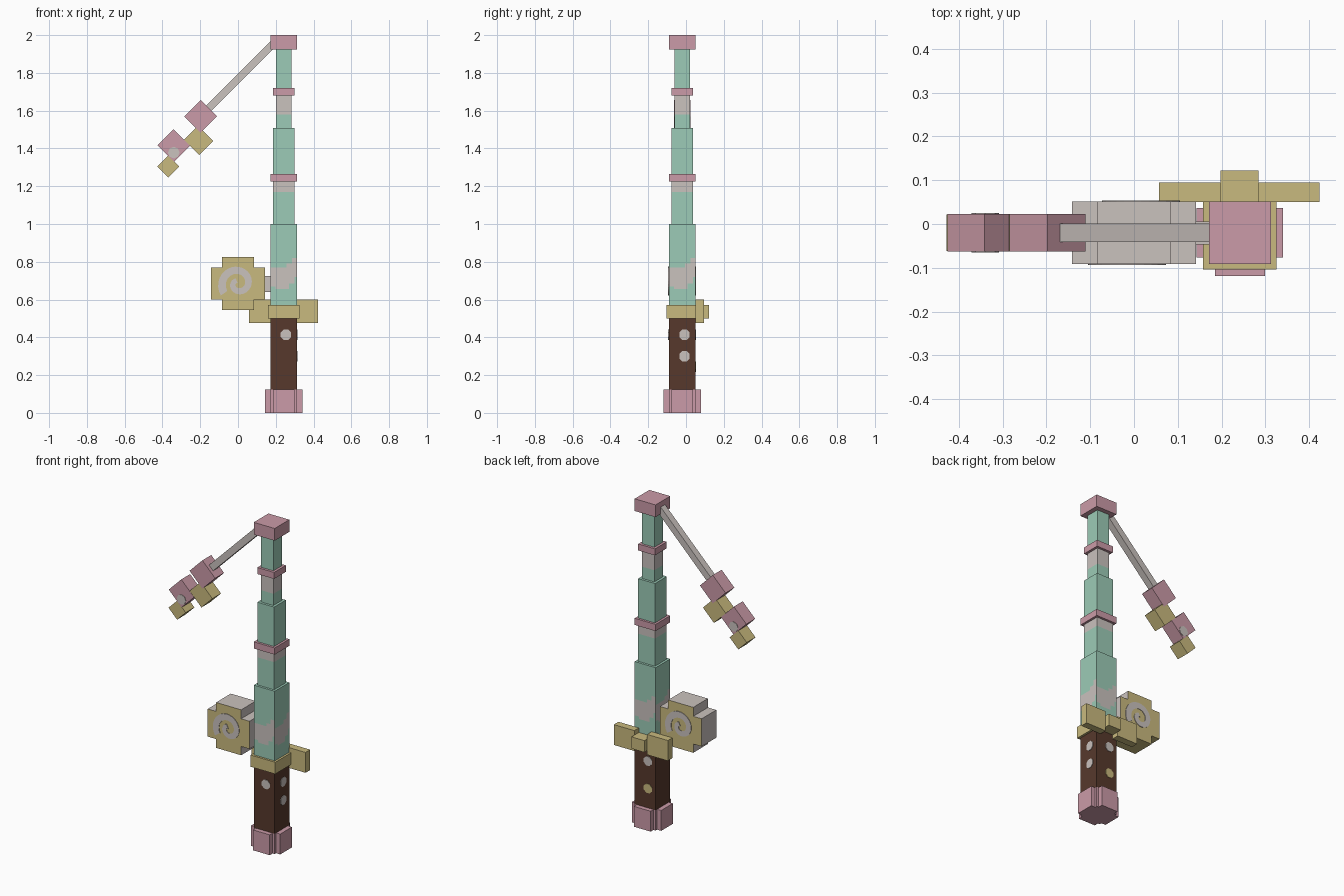
import bpy, bmesh, math
from mathutils import Matrix, Vector

if "Cube" in bpy.data.objects:
    bpy.data.objects.remove(bpy.data.objects["Cube"])


def material(name, hexcode):
    rgb = [int(hexcode[i:i + 2], 16) / 255 for i in (0, 2, 4)]
    col = [((c + 0.055) / 1.055) ** 2.4 for c in rgb] + [1]
    m = bpy.data.materials.new(name)
    m.use_nodes = True
    m.diffuse_color = col
    m.node_tree.nodes["Principled BSDF"].inputs["Base Color"].default_value = col
    return m


PINK = material("dusty pink", "cb9ba8")
MINT = material("mint green", "9ccbb7")
GREY = material("warm grey", "cac2be")
GOLD = material("pale gold", "c9ba7e")
BROWN = material("dark brown", "57392c")


def finish(name, bm, mats, rule=None):
    bmesh.ops.recalc_face_normals(bm, faces=bm.faces)
    if rule:
        for f in bm.faces:
            f.material_index = int(rule(f.calc_center_median(), f.normal))
    me = bpy.data.meshes.new(name)
    bm.to_mesh(me)
    bm.free()
    for m in mats:
        me.materials.append(m)
    ob = bpy.data.objects.new(name, me)
    bpy.context.collection.objects.link(ob)
    return ob


def box(name, xs, ys, zs, *mats, cuts=(), rule=None, place=None):
    """Box from its ranges; cuts are (axis, position) planes, rule picks the material."""
    bm = bmesh.new()
    bmesh.ops.create_cube(bm, size=1)
    for v in bm.verts:
        v.co = [(a + b) / 2 + c * (b - a) for c, (a, b) in zip(v.co, (xs, ys, zs))]
    for axis, pos in cuts:
        n = Vector((0, 0, 0))
        n[axis] = 1
        bmesh.ops.bisect_plane(bm, geom=bm.verts[:] + bm.edges[:] + bm.faces[:],
                               plane_co=n * pos, plane_no=n)
    if place:
        bm.transform(place)
    return finish(name, bm, mats, rule)


CX, CY = 0.242, -0.02          # pole axis


def post(name, half, z0, z1, *mats, **kw):
    return box(name, (CX - half, CX + half), (CY - half, CY + half), (z0, z1), *mats, **kw)


# Pommel: core with four lugs
H = 0.071
post("pommel_core", H, 0, 0.125, PINK)
for side in range(4):
    turn = Matrix.Translation((CX, CY, 0)) @ Matrix.Rotation(side * math.pi / 2, 4, "Z")
    box(f"pommel_lug_{side + 1}", (H, 0.099), (-0.057, 0.057), (0, 0.125), PINK, place=turn)

# Handle with round studs
post("handle", H, 0.125, 0.5, BROWN)


def stud(name, side, offset, z, mat):
    bm = bmesh.new()
    bmesh.ops.create_cone(bm, cap_ends=True, segments=8, radius1=0.03, radius2=0.03, depth=0.006)
    bm.transform(Matrix.Translation((CX, CY, z)) @ Matrix.Rotation(side * math.pi / 2, 4, "Z")
                 @ Matrix.Translation((offset, -H, 0)) @ Matrix.Rotation(math.pi / 2, 4, "X")
                 @ Matrix.Rotation(math.pi / 8, 4, "Z"))
    finish(name, bm, [mat])


stud("stud_front", 0, 0.012, 0.413, GREY)
stud("stud_side_upper", 1, 0.012, 0.413, GREY)
stud("stud_side_lower", 1, 0.012, 0.3, GREY)
stud("stud_back_upper", 2, 0.02, 0.413, GREY)
stud("stud_back_lower", 2, 0.02, 0.245, GOLD)

# Collar and guard
post("collar", 0.084, 0.5, 0.572, GOLD)
box("guard_wing_right", (0.057, 0.198), (0.05, 0.095), (0.475, 0.6), GOLD)
box("guard_wing_left", (0.285, 0.424), (0.05, 0.095), (0.475, 0.6), GOLD)
box("guard_centre", (0.198, 0.285), (0.05, 0.122), (0.5, 0.572), GOLD)


# Lower pole with a ragged grey band that climbs along every side
def ragged(c, n):
    if abs(n.z) > 0.5:
        return 0
    along = Vector((-n.y, n.x, 0))
    t = (c - Vector((CX, CY, 0))).dot(along) / (2 * H) + 0.5
    top = 0.77 if t < 0.6 else 0.79 if t < 0.8 else 0.82
    low = 0.67 if t < 0.2 else 0.655 if t < 0.7 else 0.685 if t < 0.9 else 0.72
    return low < c.z < top


grid = [(a, m - H + i * H / 5) for a, m in ((0, CX), (1, CY)) for i in range(1, 10)]
grid += [(2, z) for z in (0.655, 0.67, 0.685, 0.72, 0.77, 0.79, 0.82)]
post("pole_lower", H, 0.572, 1.0, MINT, GREY, cuts=grid, rule=ragged)

# Middle and upper pole with grey bands below pink rings
post("pole_middle", 0.057, 1.0, 1.508, MINT, GREY, cuts=[(2, 1.17), (2, 1.245)],
     rule=lambda c, n: 1.17 < c.z < 1.245)
post("ring_lower", H, 1.225, 1.266, PINK)
post("pole_upper", 0.042, 1.508, 1.925, MINT, GREY, cuts=[(2, 1.58), (2, 1.7)],
     rule=lambda c, n: 1.58 < c.z < 1.7)
post("ring_upper", 0.057, 1.681, 1.721, PINK)
post("tip_cap", H, 1.925, 2.0, PINK)

# Reel: stepped drum, gold on its faces and underside
RZ = 0.685


def gold_sides(c, n):
    return abs(n.y) > 0.5 or n.z < -0.5


for label, hw, z0, z1 in (("middle", 0.142, 0.6, 0.77), ("top", 0.085, 0.77, 0.825),
                          ("bottom", 0.085, 0.546, 0.6)):
    box(f"reel_{label}", (-hw, hw), (CY - H, CY + H), (z0, z1), GREY, GOLD, rule=gold_sides)
box("reel_axle", (0.142, 0.172), (-0.047, 0.006), (0.64, 0.725), GREY)


# Flat spiral plates on both reel faces
def spiral(name, y, flip):
    bm = bmesh.new()
    steps, rows = 36, []
    for i in range(steps + 1):
        t = i / steps
        ang = math.radians(215 - 460 * t)
        mid = 0.09 - 0.078 * t
        pair = []
        for r in (mid - 0.021 + 0.01 * t, mid + 0.021 - 0.004 * t):
            pair.append(bm.verts.new((flip * r * math.cos(ang), y, RZ + r * math.sin(ang))))
        rows.append(pair)
    for a, b in zip(rows, rows[1:]):
        bm.faces.new((a[0], a[1], b[1], b[0]))
    ext = bmesh.ops.extrude_face_region(bm, geom=bm.faces[:])
    for v in ext["geom"]:
        if isinstance(v, bmesh.types.BMVert):
            v.co.y += 0.006
    finish(name, bm, [GREY])


spiral("reel_swirl_front", CY - H - 0.003, 1)
spiral("reel_swirl_back", CY + H - 0.003, -1)

# Line and hook, laid out along the slanted line direction
down = Vector((-1, 0, -1)).normalized()
across = Vector((1, 0, -1)).normalized()
slant = Matrix((down, (0, 1, 0), across)).transposed().to_4x4()
slant = Matrix.Translation((-0.198, CY, 1.57)) @ slant
box("line_rod", (-0.565, -0.06), (-0.021, 0.021), (-0.02, 0.02), GREY, place=slant)
box("hook_shank", (-0.0615, 0.0615), (-0.043, 0.043), (-0.0615, 0.0615), PINK, place=slant)
box("hook_bend", (0.045, 0.15), (-0.042, 0.042), (0.026, 0.14), GOLD, place=slant)
box("hook_head", (0.15, 0.27), (-0.043, 0.043), (-0.053, 0.07), PINK, place=slant)
box("hook_tip", (0.268, 0.351), (-0.042, 0.042), (0.025, 0.107), GOLD, place=slant)

# Round spot through the hook head
bm = bmesh.new()
bmesh.ops.create_cone(bm, cap_ends=True, segments=8, radius1=0.031, radius2=0.031, depth=0.09)
bm.transform(Matrix.Translation((-0.34, CY, 1.378)) @ Matrix.Rotation(math.pi / 2, 4, "X"))
finish("hook_spot", bm, [GREY])
